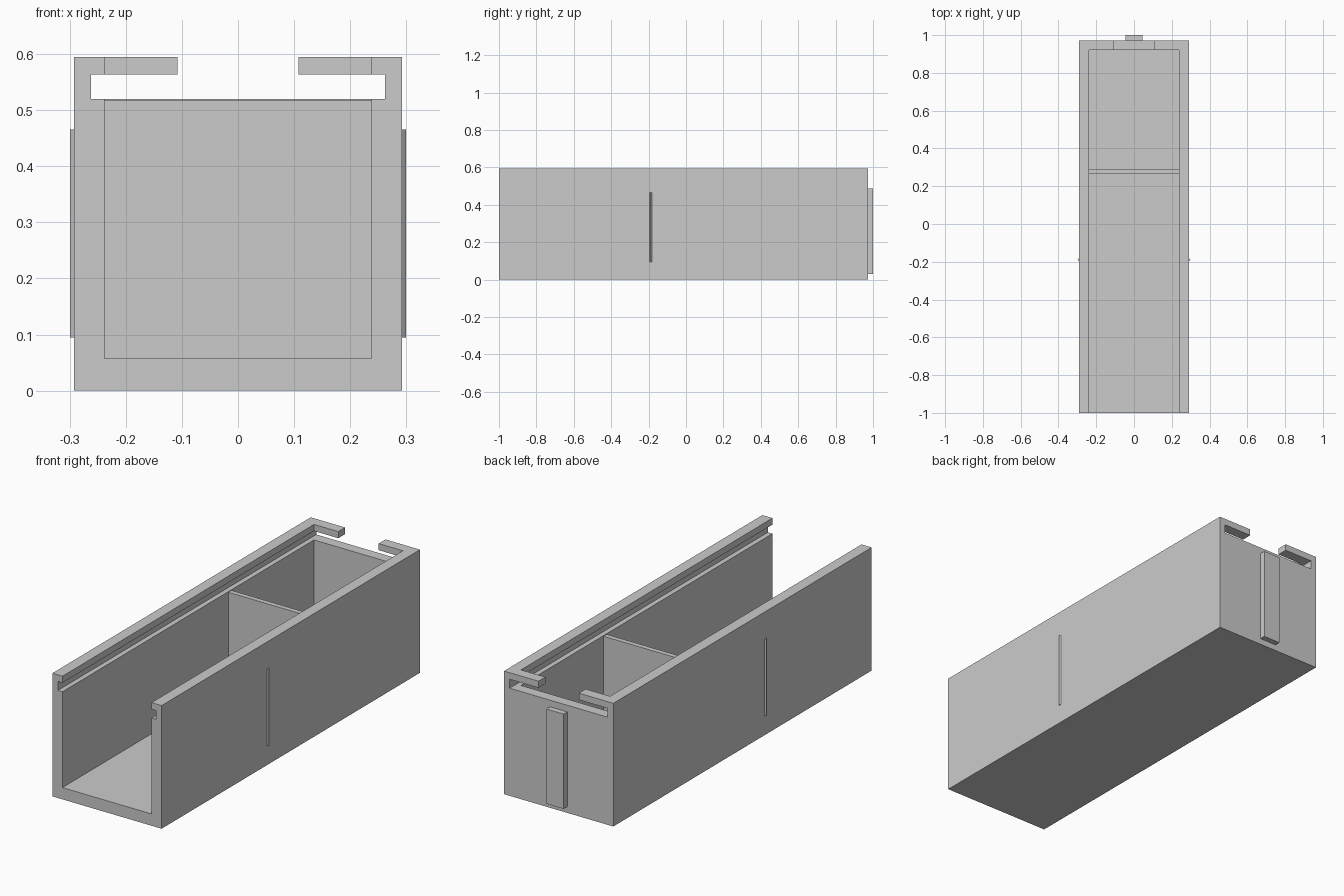
import bpy
import bmesh

old = bpy.data.objects.get("Cube")
if old:
    bpy.data.objects.remove(old, do_unlink=True)

grey = bpy.data.materials.new("light grey plastic")
grey.use_nodes = True
grey.diffuse_color = (0.6, 0.6, 0.6, 1)
grey.node_tree.nodes["Principled BSDF"].inputs["Base Color"].default_value = grey.diffuse_color


def prism(name, outline, z0, z1):
    """Extrude an xy outline from z0 to z1."""
    bm = bmesh.new()
    face = bm.faces.new([bm.verts.new((x, y, z0)) for x, y in outline])
    top = bmesh.ops.extrude_face_region(bm, geom=[face])["geom"]
    for v in top:
        if isinstance(v, bmesh.types.BMVert):
            v.co.z = z1
    bmesh.ops.recalc_face_normals(bm, faces=bm.faces)
    mesh = bpy.data.meshes.new(name)
    bm.to_mesh(mesh)
    bm.free()
    mesh.materials.append(grey)
    obj = bpy.data.objects.new(name, mesh)
    bpy.context.collection.objects.link(obj)
    return obj


def box(name, half_width, y0, y1, z0, z1):
    w = half_width
    return prism(name, [(-w, y0), (w, y0), (w, y1), (-w, y1)], z0, z1)


# Tray body: solid block, hollowed from the open front and top
body = box("tray_body", 0.292, -1, 0.972, 0, 0.595)
cutters = [
    box("chamber_cutter", 0.238, -1.1, 0.92, 0.057, 0.7),
    box("lid_groove_cutter", 0.262, -1.1, 1.1, 0.52, 0.563),
    box("rear_gap_cutter", 0.108, 0.9, 1.1, 0.54, 0.7),
]
bpy.context.view_layer.objects.active = body
for cutter in cutters:
    cutter.hide_render = True
    mod = body.modifiers.new(cutter.name, "BOOLEAN")
    mod.operation = "DIFFERENCE"
    mod.solver = "EXACT"
    mod.object = cutter
    bpy.ops.object.modifier_apply(modifier=mod.name)
    bpy.data.objects.remove(cutter, do_unlink=True)

# Cross wall inside the tray
box("divider", 0.24, 0.266, 0.29, 0.05, 0.517)

# Raised rail on the back
box("rear_rail", 0.046, 0.965, 1, 0.03, 0.488)

# Thin pointed ridge on each side wall
for side, name in ((1, "left_ridge"), (-1, "right_ridge")):
    prism(name, [(side * 0.291, -0.197), (side * 0.299, -0.189), (side * 0.291, -0.181)],
          0.095, 0.465)
